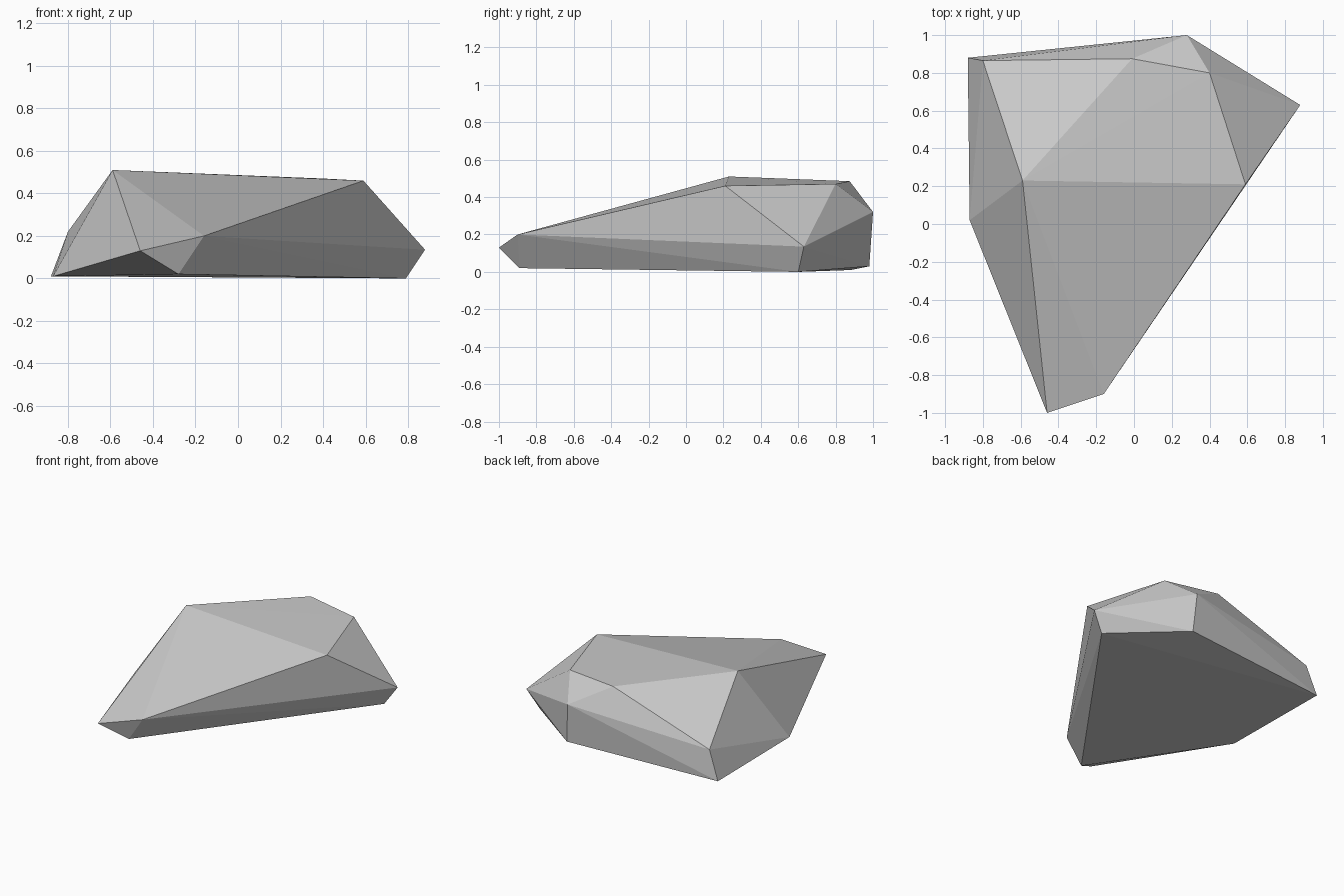
import bpy
import bmesh

# Remove the default object
if "Cube" in bpy.data.objects:
    bpy.data.objects.remove(bpy.data.objects["Cube"])

# Stone colour
grey = bpy.data.materials.new("stone_grey")
grey.use_nodes = True
colour = (0.6, 0.6, 0.6, 1)
grey.diffuse_color = colour
grey.node_tree.nodes["Principled BSDF"].inputs["Base Color"].default_value = colour

# Corners of the faceted boulder, grouped by level
base = [(-0.88, 0.88, 0.01), (-0.87, 0.02, 0.01), (-0.28, -0.89, 0.02),
        (0.79, 0.60, 0.0), (0.30, 0.98, 0.03)]
belt = [(-0.46, -1.0, 0.13), (-0.16, -0.90, 0.20), (0.88, 0.63, 0.135),
        (0.28, 1.0, 0.32), (-0.80, 0.865, 0.22)]
crown = [(-0.59, 0.23, 0.51), (0.59, 0.21, 0.46), (0.40, 0.80, 0.47),
         (-0.01, 0.875, 0.485)]

# Wrap the corners in a convex shell
bm = bmesh.new()
for corner in base + belt + crown:
    bm.verts.new(corner)
bmesh.ops.convex_hull(bm, input=bm.verts[:])
bmesh.ops.recalc_face_normals(bm, faces=bm.faces[:])

mesh = bpy.data.meshes.new("boulder")
bm.to_mesh(mesh)
bm.free()
mesh.materials.append(grey)

boulder = bpy.data.objects.new("boulder", mesh)
bpy.context.collection.objects.link(boulder)
